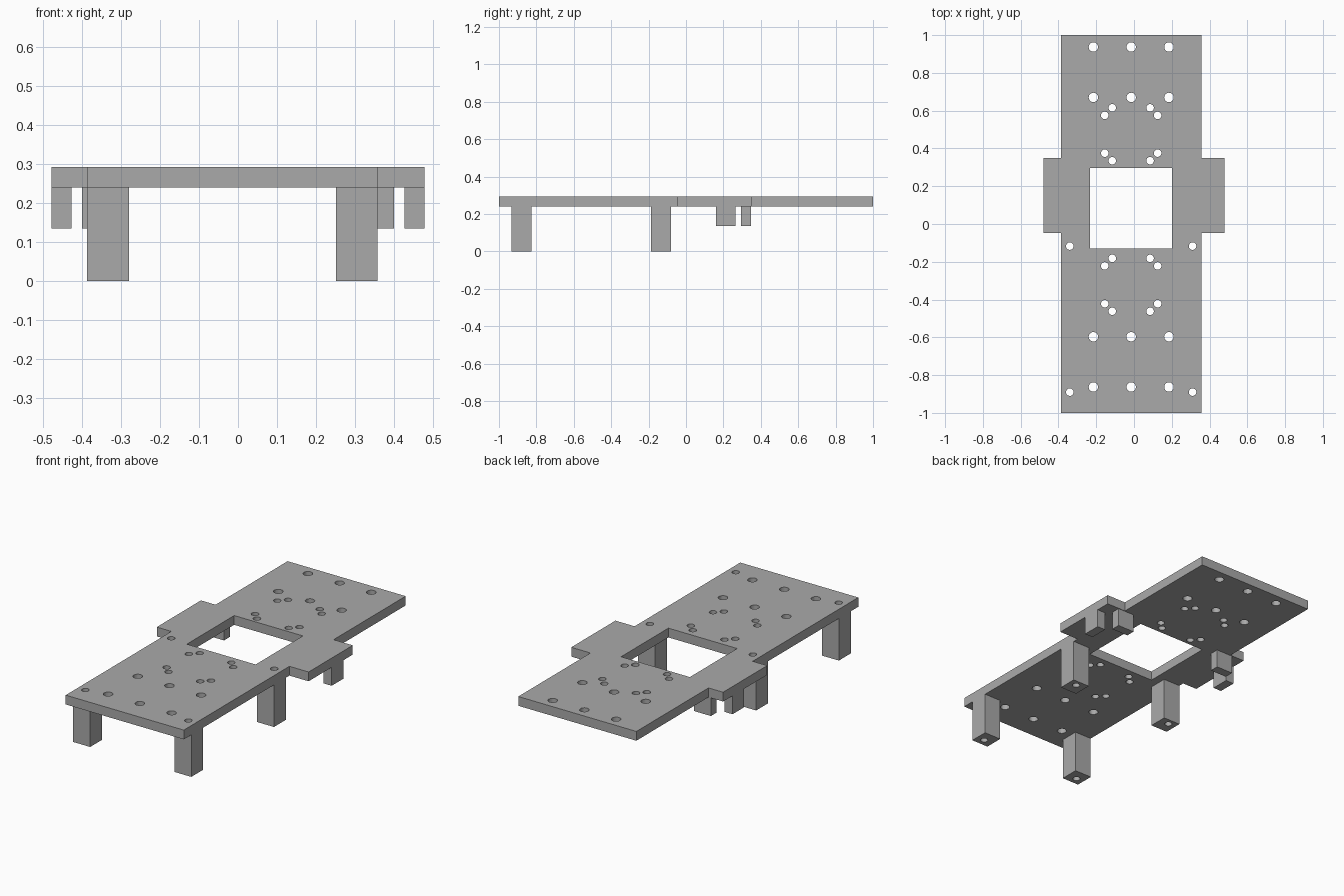
import bpy
import math

cube = bpy.data.objects.get("Cube")
if cube:
    bpy.data.objects.remove(cube, do_unlink=True)

grey = bpy.data.materials.new("plain grey")
grey.use_nodes = True
colour = (0.4, 0.4, 0.4, 1)
grey.diffuse_color = colour
grey.node_tree.nodes["Principled BSDF"].inputs["Base Color"].default_value = colour

MID = -0.015                  # centre line of the plate and hole pattern
PLATE_Z, TOP_Z = 0.24, 0.293
PEG_Z = 0.135


def rect(x0, x1, y0, y1):
    return [(x0, y0), (x1, y0), (x1, y1), (x0, y1)]


def circle(x, y, r, n=24):
    return [(x + r * math.cos(math.tau * i / n), y + r * math.sin(math.tau * i / n))
            for i in range(n)]


def slab(name, loops, z0, z1):
    """Extrude an outline, with any inner loops cut out, between two heights."""
    curve = bpy.data.curves.new(name + "_outline", 'CURVE')
    curve.dimensions = '2D'
    curve.fill_mode = 'BOTH'
    curve.extrude = (z1 - z0) / 2
    for loop in loops:
        spline = curve.splines.new('POLY')
        spline.points.add(len(loop) - 1)
        for point, (x, y) in zip(spline.points, loop):
            point.co = (x, y, 0, 1)
        spline.use_cyclic_u = True
    helper = bpy.data.objects.new(name + "_outline", curve)
    bpy.context.collection.objects.link(helper)
    graph = bpy.context.evaluated_depsgraph_get()
    mesh = bpy.data.meshes.new_from_object(helper.evaluated_get(graph))
    bpy.data.objects.remove(helper, do_unlink=True)
    mesh.name = name
    mesh.materials.clear()
    mesh.materials.append(grey)
    mesh.shade_flat()
    obj = bpy.data.objects.new(name, mesh)
    obj.location.z = (z0 + z1) / 2
    bpy.context.collection.objects.link(obj)
    return obj


# Plate outline with a side tab on each long edge
L, R, TAB = -0.387, 0.358, 0.479
T0, T1 = -0.048, 0.35
outline = [(L, -1), (R, -1), (R, T0), (TAB, T0), (TAB, T1), (R, T1),
           (R, 1), (L, 1), (L, T1), (-TAB, T1), (-TAB, T0), (L, T0)]
window = rect(-0.232, 0.202, -0.13, 0.297)
holes = []

# Rows of large holes
for y in (0.937, 0.67, -0.597, -0.863):
    holes += [circle(MID + dx, y, 0.025) for dx in (-0.2, 0, 0.2)]

# Paired small holes around two square patterns
for cy in (0.475, -0.322):
    for sx in (-1, 1):
        for sy in (-1, 1):
            for dx, dy in ((0.1, 0.14), (0.14, 0.1)):
                holes.append(circle(MID + sx * dx, cy + sy * dy, 0.02))

# Legs, each bored through together with the plate
for side, x0, x1, sx in (("right", L, -0.28, -1), ("left", 0.252, R, 1)):
    for end, y0, y1, hy in (("front", -0.932, -0.825, -0.89),
                            ("middle", -0.187, -0.08, -0.117)):
        bore = circle(MID + sx * 0.325, hy, 0.02)
        holes.append(bore)
        slab(f"{end}_{side}_leg", [rect(x0, x1, y0, y1), bore], 0, PLATE_Z)

slab("plate", [outline, window] + holes, PLATE_Z, TOP_Z)

# Retaining pegs under the tabs
for side, s in (("right", -1), ("left", 1)):
    for part, xa, xb, y0, y1 in (("outer", 0.427, TAB, 0.16, 0.265),
                                 ("rear", 0.295, 0.4, 0.295, 0.347)):
        x0, x1 = sorted((s * xa, s * xb))
        slab(f"{part}_{side}_peg", [rect(x0, x1, y0, y1)], PEG_Z, PLATE_Z)
